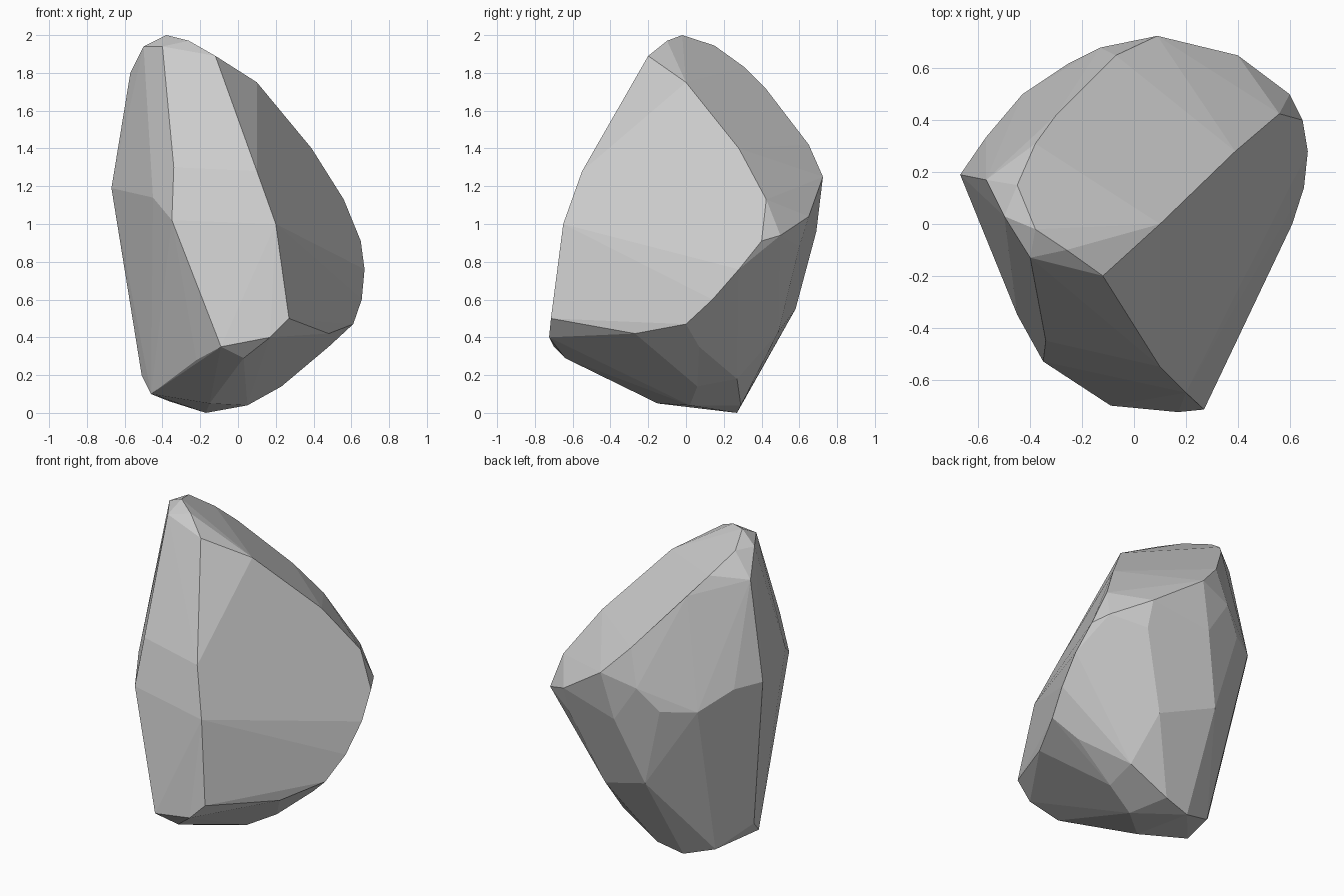
import bpy, bmesh, math

# Corner points of the chipped boulder, grouped by region
crown = [(-.57, .17, 1.8), (-.5, .03, 1.94), (-.38, -.02, 2), (-.4, -.13, 1.94), (-.26, -.1, 1.97),
         (-.12, -.2, 1.89), (-.45, .15, 1.945), (-.38, .31, 1.83), (-.3, .42, 1.72)]
ridge = [(.1, 0, 1.75), (.39, .28, 1.4), (.56, .425, 1.13)]
back_rim = [(-.07, .65, 1.42), (.09, .725, 1.25), (.4, .65, 1.04), (.6, .5, .94)]
right = [(.65, .4, .91), (.67, .28, .76), (.655, .14, .6), (.61, 0, .47), (.48, -.27, .42)]
front = [(.27, -.715, .5), (.2, -.65, 1.0), (.1, -.55, 1.28), (-.34, -.45, 1.3), (-.35, -.53, 1.02),
         (-.09, -.7, .35), (.17, -.725, .4)]
left = [(-.67, .19, 1.19), (-.45, -.35, 1.14), (-.51, .05, .2), (-.46, -.07, .1), (-.22, -.5, .28)]
back = [(-.57, .335, 1.17), (-.43, .5, 1.05), (-.25, .62, 1.05), (-.13, .68, 1.19), (.02, .69, .96),
        (.4, .6, .88), (-.12, .58, .55), (.22, .49, .43)]
base = [(-.17, .27, 0), (-.36, .22, .06), (0, .29, .04), (.25, .27, .18), (-.15, -.15, .05), (.05, .02, .04),
        (.23, .06, .14), (.03, -.64, .29), (.48, .07, .35)]

# Wrap the points in a convex skin
bm = bmesh.new()
for p in crown + ridge + back_rim + right + front + left + back + base:
    bm.verts.new(p)
hull = bmesh.ops.convex_hull(bm, input=bm.verts[:])
loose = {g for g in hull["geom_interior"] + hull["geom_unused"] if isinstance(g, bmesh.types.BMVert)}
bmesh.ops.delete(bm, geom=list(loose), context="VERTS")

# Merge nearly coplanar triangles into broad flat facets
bmesh.ops.dissolve_limit(bm, angle_limit=math.radians(3), verts=bm.verts[:], edges=bm.edges[:])
bmesh.ops.recalc_face_normals(bm, faces=bm.faces[:])

mesh = bpy.data.meshes.new("boulder")
bm.to_mesh(mesh)
bm.free()
rock = bpy.data.objects.new("boulder", mesh)
bpy.context.collection.objects.link(rock)
